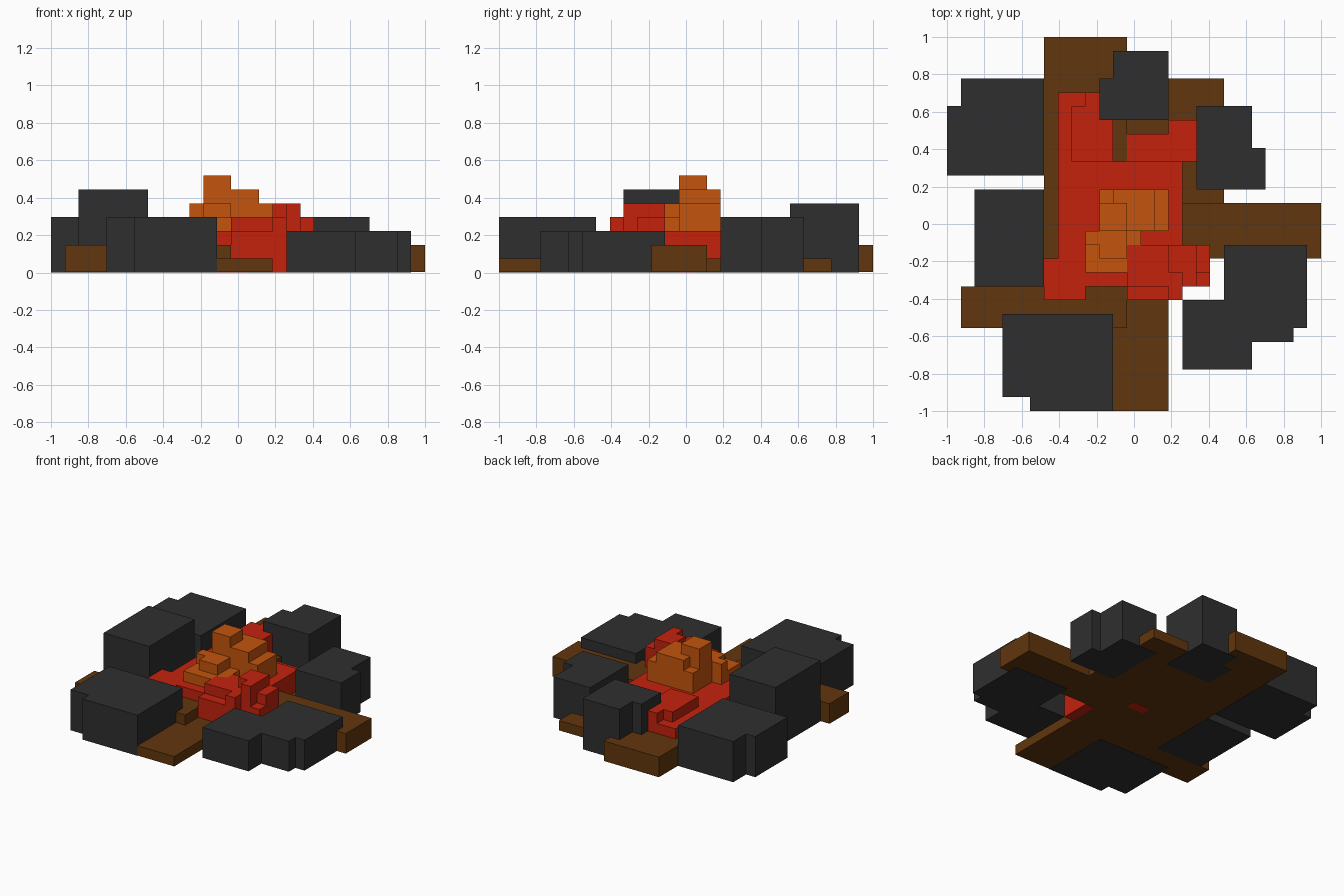
import bpy
import bmesh
from mathutils import Matrix, Vector

default_cube = bpy.data.objects.get("Cube")
if default_cube:
    bpy.data.objects.remove(default_cube, do_unlink=True)

UNIT = 2 / 27  # edge length of one building block


def make_material(name, colour):
    material = bpy.data.materials.new(name)
    material.use_nodes = True
    material.diffuse_color = colour
    shader = material.node_tree.nodes["Principled BSDF"]
    shader.inputs["Base Color"].default_value = colour
    shader.inputs["Roughness"].default_value = 1
    return material


stone = make_material("charcoal stone", (0.028, 0.028, 0.028, 1))
wood = make_material("brown wood", (0.12, 0.037, 0.004, 1))
ember = make_material("red ember", (0.55, 0.016, 0.004, 1))
flame = make_material("orange flame", (0.55, 0.09, 0.004, 1))


def build_part(name, material, *boxes, bottom=0.0):
    """Join boxes given as (x start, x end, y start, y end, top) in block units."""
    bm = bmesh.new()
    for x_start, x_end, y_start, y_end, top in boxes:
        low = Vector((x_start, y_start, bottom))
        high = Vector((x_end, y_end, top))
        centre = (low + high) / 2 - Vector((13.5, 13.5, 0))
        size = high - low
        matrix = Matrix.Translation(centre * UNIT) @ Matrix.Diagonal((*(size * UNIT), 1))
        bmesh.ops.create_cube(bm, size=1, matrix=matrix)
    mesh = bpy.data.meshes.new(name)
    bm.to_mesh(mesh)
    bm.free()
    mesh.materials.append(material)
    part = bpy.data.objects.new(name, mesh)
    bpy.context.collection.objects.link(part)
    return part


# Ring of stones around the fire
build_part("back_right_stone", stone, (0, 7, 17, 22, 4), (1, 7, 21, 24, 4))
build_part("back_stone", stone, (11, 16, 21, 24, 5), (12, 16, 23, 26, 5))
build_part("back_left_stone", stone, (18, 22, 16, 22, 4), (21, 23, 16, 19, 4))
build_part("right_stone", stone, (2, 7, 9, 16, 6))
build_part("front_right_stone", stone, (4, 12, 1, 7, 4), (6, 12, 0, 2, 4))
build_part("front_left_stone", stone, (20, 26, 6, 12, 3), (20, 25, 5, 7, 3),
           (17, 22, 3, 8, 3))

# Crossed logs, lifted a hair so the stones sit cleanly on the ground
LIFT = 0.03
build_part("back_log", wood, (7, 13, 9, 27, 2), bottom=LIFT)
build_part("left_log", wood, (13, 27, 11, 15, 2), bottom=LIFT)
build_part("right_log", wood, (1, 13, 6, 9, 2), bottom=LIFT)
build_part("front_log", wood, (12, 16, 0, 12, 1), bottom=LIFT)
build_part("back_left_log", wood, (13, 20, 14, 24, 1), bottom=LIFT)

# Bed of glowing embers
build_part("ember_bed", ember, (8, 13, 9, 18, 3), (12, 17, 10, 18, 3),
           (12, 16, 17, 20, 2), (13, 16, 9, 12, 4), bottom=0.5)
build_part("front_right_embers", ember, (7, 10, 8, 11, 3), bottom=1)
build_part("front_embers", ember, (13, 16, 8, 10, 3), bottom=0.5)
build_part("back_right_embers", ember, (8, 12, 17, 23, 3), (9, 12, 18, 22, 4),
           (10, 12, 21, 23, 4), bottom=1)
build_part("back_left_embers", ember, (16, 18, 18, 21, 2), bottom=0.5)
build_part("front_left_embers", ember, (16, 18, 9, 10, 4), (16, 18, 10, 12, 5),
           (17, 18, 9, 11, 5), (18, 19, 9, 10, 3), (18, 19, 10, 12, 4), bottom=2)
build_part("fallen_embers", ember, (16, 17, 8, 11, 4))
build_part("centre_ember", ember, (12, 14, 13, 14, 1))

# Stepped flames
build_part("low_flame", flame, (10, 14, 10, 13, 4), (10, 12, 12, 13, 5),
           (11, 13, 11, 13, 5), bottom=2)
build_part("middle_flame", flame, (11, 16, 13, 16, 5), (13, 15, 13, 16, 6),
           (12, 14, 15, 16, 6), bottom=2)
build_part("flame_tip", flame, (11, 13, 13, 15, 7), bottom=2)
